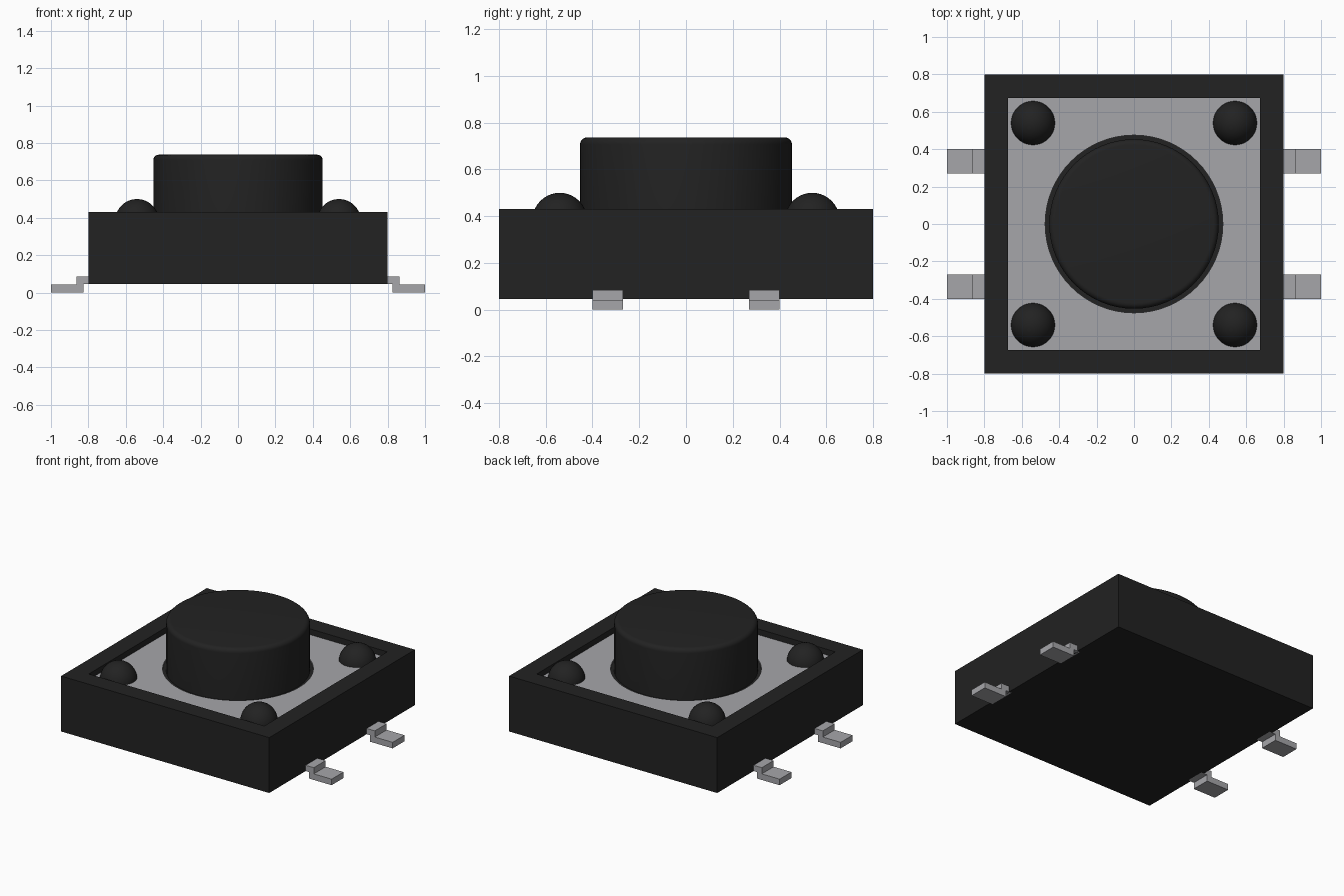
import bpy, bmesh, math

cube = bpy.data.objects.get("Cube")
if cube:
    bpy.data.objects.remove(cube, do_unlink=True)


def material(name, rgb):
    m = bpy.data.materials.new(name)
    m.use_nodes = True
    m.diffuse_color = (*rgb, 1)
    m.node_tree.nodes["Principled BSDF"].inputs["Base Color"].default_value = (*rgb, 1)
    return m


black = material("black plastic", (0.016, 0.016, 0.016))
metal = material("grey metal", (0.38, 0.38, 0.4))

HALF, RECESS = 0.8, 0.675
BOTTOM, RIM, FLOOR, PLATE = 0.045, 0.43, 0.38, 0.39
SEG = 64


def finish(name, bm, mat, smooth=False):
    bmesh.ops.recalc_face_normals(bm, faces=bm.faces[:])
    mesh = bpy.data.meshes.new(name)
    bm.to_mesh(mesh)
    bm.free()
    mesh.materials.append(mat)
    ob = bpy.data.objects.new(name, mesh)
    bpy.context.collection.objects.link(ob)
    if smooth:
        bpy.ops.object.select_all(action='DESELECT')
        ob.select_set(True)
        bpy.context.view_layer.objects.active = ob
        bpy.ops.object.shade_smooth_by_angle(angle=math.radians(40))
    return ob


def bridge(bm, loops, closed=False):
    """Join successive vertex rings with quads."""
    pairs = list(zip(loops, loops[1:]))
    if closed:
        pairs.append((loops[-1], loops[0]))
    for a, b in pairs:
        n = len(a)
        for i in range(n):
            j = (i + 1) % n
            bm.faces.new((a[i], a[j], b[j], b[i]))


def circle(bm, r, z, cx=0, cy=0, n=SEG):
    return [bm.verts.new((cx + r * math.cos(math.tau * i / n),
                          cy + r * math.sin(math.tau * i / n), z)) for i in range(n)]


def square(bm, h, z):
    return [bm.verts.new((x * h, y * h, z)) for x, y in ((-1, -1), (1, -1), (1, 1), (-1, 1))]


# Housing: square tray with a shallow recess on top
bm = bmesh.new()
rings = [square(bm, HALF, BOTTOM), square(bm, HALF, RIM),
         square(bm, RECESS, RIM), square(bm, RECESS, FLOOR)]
bridge(bm, rings)
bm.faces.new(rings[0])
bm.faces.new(rings[-1])
finish("housing", bm, black)

# Cover plate: square sheet with a round hole
bm = bmesh.new()


def square_ring(z):
    ring = circle(bm, 1, z)
    for v in ring:
        k = RECESS / max(abs(v.co.x), abs(v.co.y))
        v.co.x *= k
        v.co.y *= k
    return ring


bridge(bm, [square_ring(FLOOR), square_ring(PLATE),
            circle(bm, 0.475, PLATE), circle(bm, 0.475, FLOOR)], closed=True)
finish("cover_plate", bm, metal)

# Push button: cylinder with a rounded top edge
bm = bmesh.new()
radius, top, fillet = 0.453, 0.737, 0.03
rings = [circle(bm, radius, FLOOR - 0.01)]
for k in range(7):
    a = math.pi / 2 * k / 6
    rings.append(circle(bm, radius - fillet + fillet * math.cos(a),
                        top - fillet + fillet * math.sin(a)))
bridge(bm, rings)
bm.faces.new(rings[0])
bm.faces.new(rings[-1])
finish("push_button", bm, black, True)

# Domed rivets in the four corners, and four bent terminals
LEG = [(0.78, 0.085), (0.863, 0.085), (0.863, 0.042), (1, 0.042),
       (1, 0), (0.827, 0), (0.827, BOTTOM), (0.78, BOTTOM)]
for sx, side in ((1, "left"), (-1, "right")):
    for sy, end in ((-1, "front"), (1, "back")):
        bm = bmesh.new()
        rings = []
        for k in range(10):
            a = math.pi / 2 * k / 10
            rings.append(circle(bm, 0.118 * math.cos(a), FLOOR + 0.12 * math.sin(a),
                                sx * 0.54, sy * 0.54, 32))
        bridge(bm, rings)
        bm.faces.new(rings[0])
        tip = bm.verts.new((sx * 0.54, sy * 0.54, FLOOR + 0.12))
        last = rings[-1]
        for i, v in enumerate(last):
            bm.faces.new((v, last[(i + 1) % len(last)], tip))
        finish(f"rivet_{end}_{side}", bm, black, True)

        bm = bmesh.new()
        rings = [[bm.verts.new((sx * x, sy * y, z)) for x, z in LEG] for y in (0.27, 0.4)]
        bridge(bm, rings)
        for ring in rings:
            bm.faces.new(ring)
        finish(f"terminal_{end}_{side}", bm, metal)
